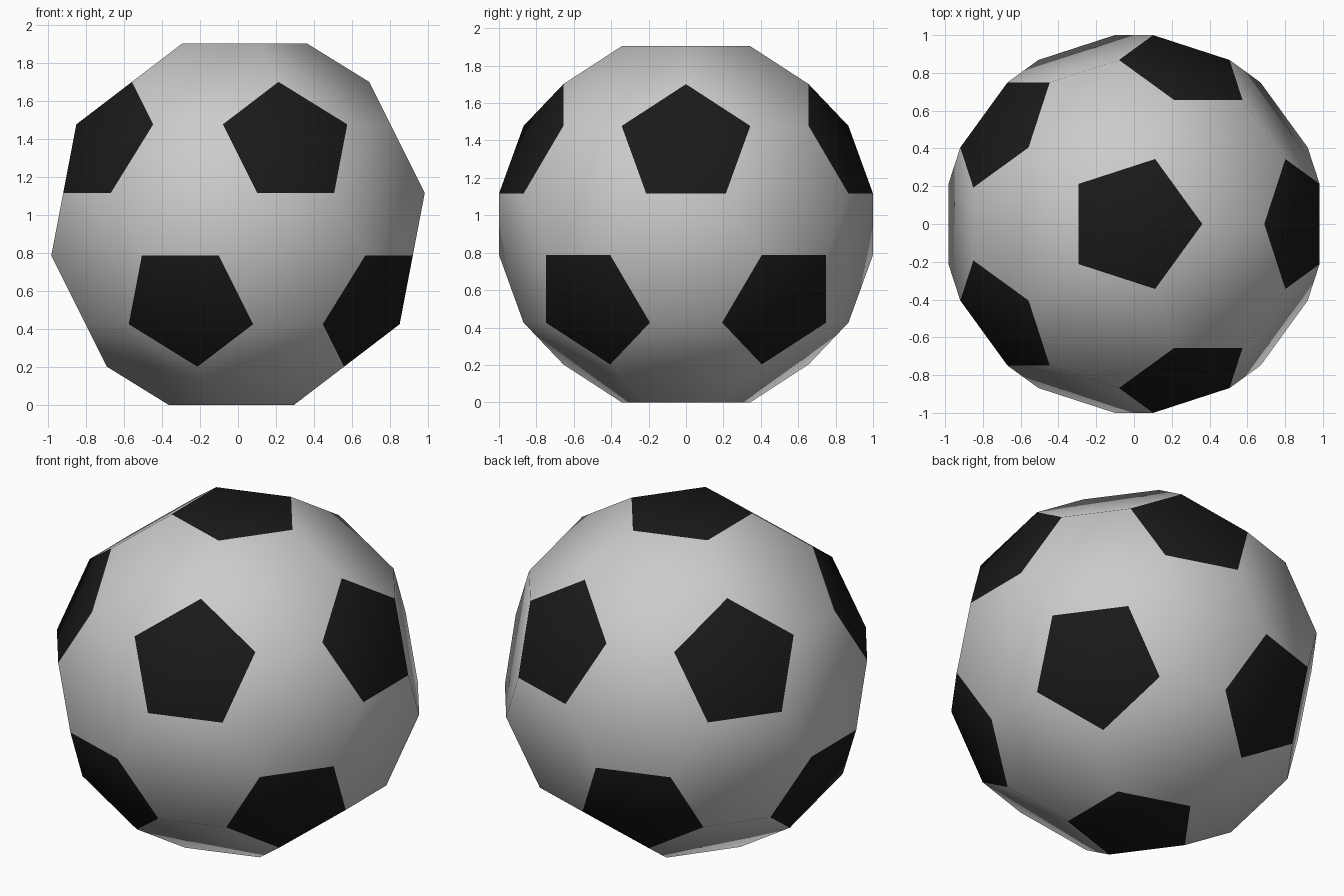
import bpy, bmesh, math
from mathutils import Matrix

if "Cube" in bpy.data.objects:
    bpy.data.objects.remove(bpy.data.objects["Cube"])

R = 1.1755      # circumradius of the icosahedron before its corners are cut
CUT = 34.4      # percent of each edge removed at both ends


def material(name, rgb):
    m = bpy.data.materials.new(name)
    m.diffuse_color = (*rgb, 1)
    m.use_nodes = True
    m.node_tree.nodes["Principled BSDF"].inputs["Base Color"].default_value = m.diffuse_color
    return m


# Icosahedron standing on a corner, turned so an upper corner points to +x
bm = bmesh.new()
bmesh.ops.create_icosphere(bm, subdivisions=1, radius=1.0)
for v in bm.verts:
    v.co = v.co.normalized() * R
upper = next(v for v in bm.verts if 0 < v.co.z < 0.9 * R)
turn = Matrix.Rotation(-math.atan2(upper.co.y, upper.co.x), 4, 'Z')
bmesh.ops.transform(bm, matrix=turn, verts=bm.verts)

# Cut the corners: 12 pentagon and 20 hexagon panels
bmesh.ops.bevel(bm, geom=bm.verts[:], offset=CUT, offset_type='PERCENT',
                segments=1, profile=0.5, affect='VERTICES')
bmesh.ops.recalc_face_normals(bm, faces=bm.faces)

# Stand it on the ground
low = min(v.co.z for v in bm.verts)
bmesh.ops.translate(bm, verts=bm.verts, vec=(0, 0, -low))

# Black pentagons, light hexagons, smooth shading all over
for f in bm.faces:
    f.smooth = True
    f.material_index = 1 if len(f.verts) == 5 else 0

mesh = bpy.data.meshes.new("ball")
bm.to_mesh(mesh)
bm.free()
mesh.materials.append(material("light_panel", (0.8, 0.8, 0.8)))
mesh.materials.append(material("black_panel", (0.01, 0.01, 0.01)))
ball = bpy.data.objects.new("ball", mesh)
bpy.context.collection.objects.link(ball)
